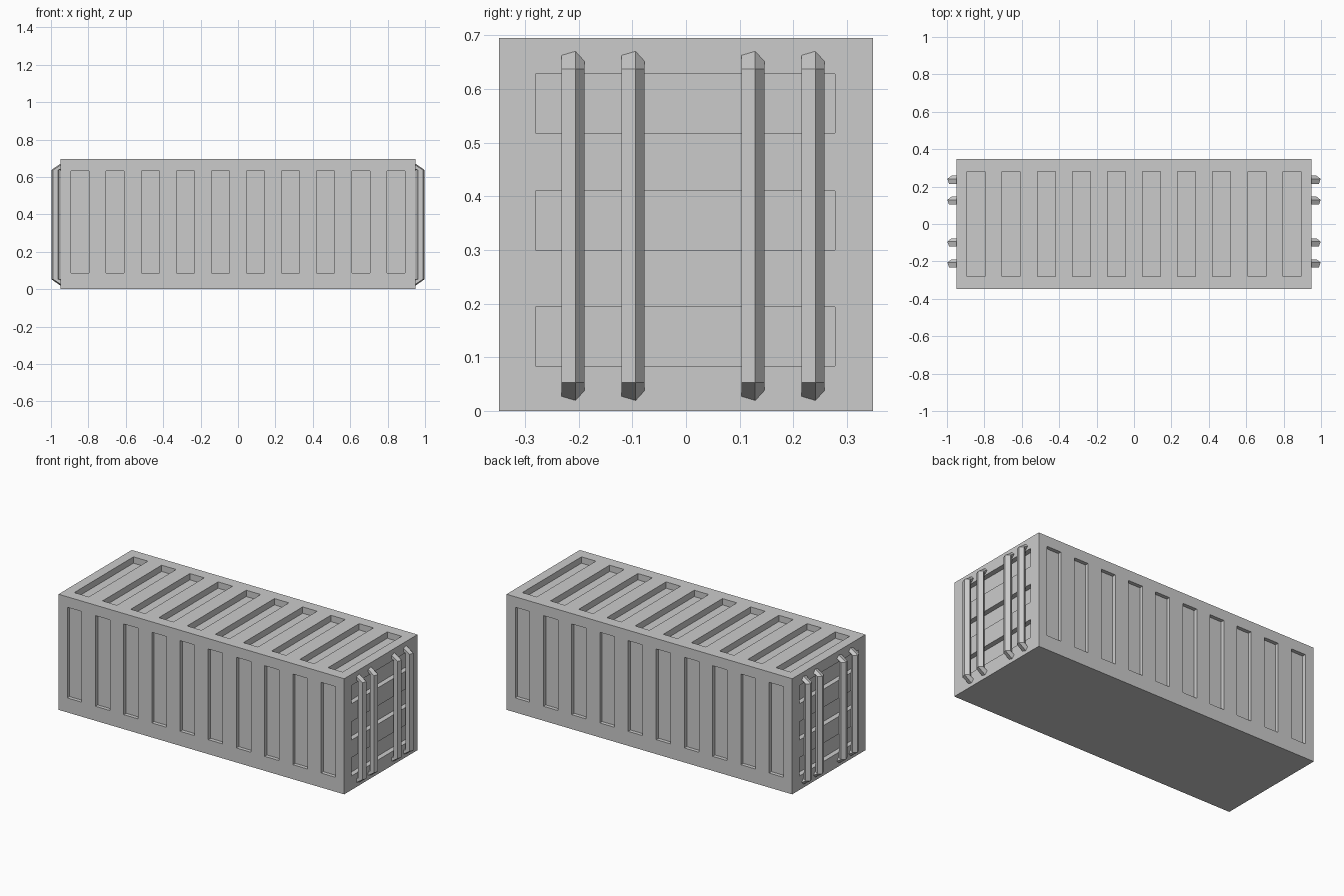
import bpy, bmesh
from mathutils import Matrix

if "Cube" in bpy.data.objects:
    bpy.data.objects.remove(bpy.data.objects["Cube"])

HX, HY, H = 0.95, 0.348, 0.695   # body half length, half width, height
SIDE_D, TOP_D, END_D = 0.022, 0.038, 0.03   # recess depths


def add_box(bm, x0, x1, y0, y1, z0, z1):
    m = Matrix.Translation(((x0 + x1) / 2, (y0 + y1) / 2, (z0 + z1) / 2))
    m = m @ Matrix.Diagonal((x1 - x0, y1 - y0, z1 - z0, 1))
    bmesh.ops.create_cube(bm, size=1, matrix=m)


def make_object(name, bm):
    bmesh.ops.recalc_face_normals(bm, faces=bm.faces)
    mesh = bpy.data.meshes.new(name)
    bm.to_mesh(mesh)
    bm.free()
    obj = bpy.data.objects.new(name, mesh)
    bpy.context.collection.objects.link(obj)
    return obj


# container body
bm = bmesh.new()
add_box(bm, -HX, HX, -HY, HY, 0, H)
body = make_object("container_body", bm)

# recess cutters: ten panels on each long side and the roof, three slots per end
bm = bmesh.new()
for i in range(10):
    x = -0.844 + i * 1.688 / 9
    a, b = x - 0.048, x + 0.048
    add_box(bm, a, b, -HY - 0.05, -HY + SIDE_D, 0.087, 0.632)
    add_box(bm, a, b, HY - SIDE_D, HY + 0.05, 0.087, 0.632)
    add_box(bm, a, b, -0.281, 0.281, H - TOP_D, H + 0.05)
for z in (0.139, 0.355, 0.573):
    add_box(bm, HX - END_D, HX + 0.05, -0.28, 0.278, z - 0.055, z + 0.055)
    add_box(bm, -HX - 0.05, -HX + END_D, -0.28, 0.278, z - 0.055, z + 0.055)
cutter = make_object("recess_cutter", bm)
cutter.hide_render = True

mod = body.modifiers.new("recesses", 'BOOLEAN')
mod.operation = 'DIFFERENCE'
mod.solver = 'EXACT'
mod.object = cutter
bpy.context.view_layer.objects.active = body
bpy.ops.object.modifier_apply(modifier=mod.name)
bpy.data.objects.remove(cutter)

# five-sided locking bars, ends bent back into the wall
SECTION = [(0, 0), (0.026, 0.009), (0.043, -0.013), (0.027, -0.0355), (0.0007, -0.0275)]


def locking_bar(name, y0, side):
    bm = bmesh.new()
    rings = []
    for z, bent, up in ((0.026, True, -1), (0.053, False, -1), (H - 0.058, False, 1), (H - 0.031, True, 1)):
        ring = []
        for dy, n in SECTION:
            x = HX - 0.002 if bent else 0.989 + n
            zz = z + up * 0.85 * n if bent else z
            ring.append(bm.verts.new((side * x, y0 + dy, zz)))
        rings.append(ring)
    for r, s in zip(rings, rings[1:]):
        for k in range(5):
            j = (k + 1) % 5
            bm.faces.new((r[k], r[j], s[j], s[k]))
    bm.faces.new(rings[0])
    bm.faces.new(rings[-1])
    make_object(name, bm)


for side, end in ((1, "right"), (-1, "left")):
    for i, y in enumerate((-0.232, -0.12, 0.103, 0.215)):
        locking_bar(f"{end}_locking_bar_{i + 1}", y, side)
